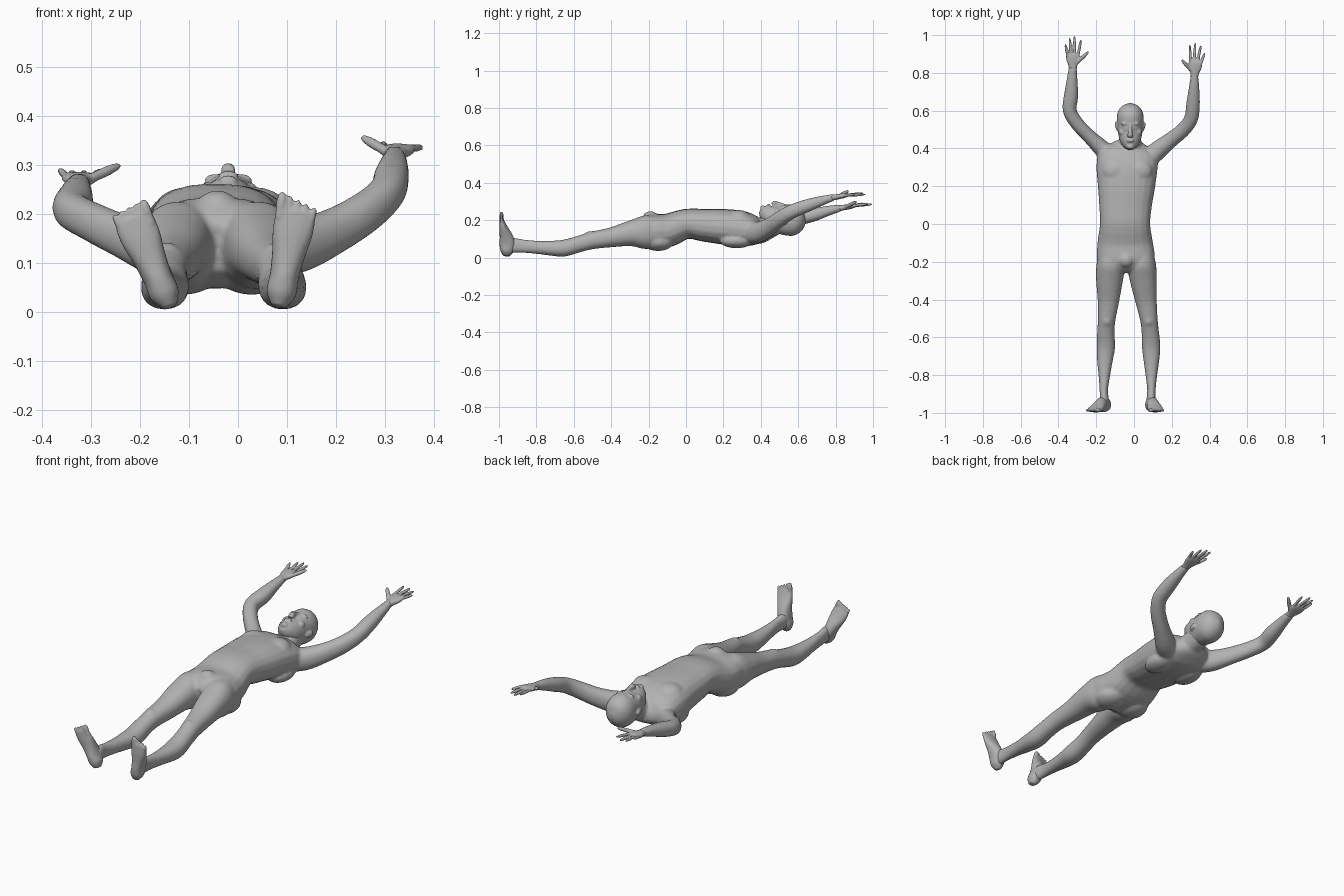
import bpy, bmesh, math
from mathutils import Vector, Matrix

skin = bpy.data.materials.new("grey_skin")
skin.diffuse_color = (0.45, 0.45, 0.45, 1)
Z, Y = Vector((0, 0, 1)), Vector((0, 1, 0))


def spline(rings, steps):
    """Catmull-Rom interpolation of ring values (x, y, z, half width, half depth)."""
    out = []
    for i in range(len(rings) - 1):
        p = [rings[max(0, min(len(rings) - 1, i + k))] for k in (-1, 0, 1, 2)]
        for s in range(steps):
            t = s / steps
            out.append([0.5 * (2 * b + (c - a) * t + (2 * a - 5 * b + 4 * c - d) * t * t
                        + (3 * b - a - 3 * c + d) * t ** 3) for a, b, c, d in zip(*p)])
    return out + [list(rings[-1])]


def loft(bm, rings, ref=Z, n=20, steps=4, power=2.2):
    pts = spline(rings, steps)
    loops = []
    for i, (x, y, z, ra, rb) in enumerate(pts):
        t = Vector(pts[min(i + 1, len(pts) - 1)][:3]) - Vector(pts[max(i - 1, 0)][:3])
        side = t.cross(ref).normalized()
        up = side.cross(t).normalized()
        loop = []
        for k in range(n):
            c, s = math.cos(math.tau * k / n), math.sin(math.tau * k / n)
            cx = math.copysign(abs(c) ** (2 / power), c) * max(ra, .002)
            sy = math.copysign(abs(s) ** (2 / power), s) * max(rb, .002)
            loop.append(bm.verts.new(Vector((x, y, z)) + side * cx + up * sy))
        loops.append(loop)
    for a, b in zip(loops, loops[1:]):
        for k in range(n):
            bm.faces.new((a[k], a[(k + 1) % n], b[(k + 1) % n], b[k]))
    bm.faces.new(loops[0][::-1])
    bm.faces.new(loops[-1])


def ball(bm, pos, size, turn=0):
    m = Matrix.Translation(pos) @ Matrix.Rotation(turn, 4, 'Z') @ Matrix.Diagonal((*size, 1))
    bmesh.ops.create_uvsphere(bm, u_segments=20, v_segments=12, radius=1, matrix=m)


def digit(bm, a, b, r):
    """Finger or toe tapering from a to b with a round tip."""
    a, b = Vector(a), Vector(b)
    ref = Z if abs((b - a).normalized().z) < 0.7 else Y
    loft(bm, [(*a.lerp(b, t), r * f, r * f) for t, f in
              ((0, 1), (.3, .95), (.55, 1), (.8, .85), (.94, .6), (1, .15))], ref, 10, 2, 2)


def finish(bm, name, voxel=0, smooth=4):
    bmesh.ops.recalc_face_normals(bm, faces=bm.faces)
    me = bpy.data.meshes.new(name)
    bm.to_mesh(me)
    bm.free()
    me.materials.append(skin)
    ob = bpy.data.objects.new(name, me)
    bpy.context.collection.objects.link(ob)
    for p in me.polygons:
        p.use_smooth = True
    if voxel:
        r = ob.modifiers.new("blend", 'REMESH')
        r.mode, r.voxel_size, r.use_smooth_shade = 'VOXEL', voxel, True
        s = ob.modifiers.new("soften", 'SMOOTH')
        s.factor, s.iterations = 0.5, smooth
    return ob


# Body: torso, neck, arms and legs blended into one skin
bm = bmesh.new()
loft(bm, [(-.04, -.25, .13, .09, .05), (-.042, -.2, .14, .15, .09), (-.047, -.1, .145, .147, .09),
          (-.047, 0, .18, .133, .08), (-.045, .1, .173, .14, .088), (-.04, .2, .165, .152, .095),
          (-.037, .3, .154, .162, .095), (-.03, .37, .143, .155, .078),
          (-.025, .41, .14, .11, .055), (-.022, .44, .145, .06, .04)], power=2.4)
loft(bm, [(-.022, .35, .14, .07, .05), (-.02, .42, .158, .06, .058), (-.02, .5, .19, .057, .06)])
for s in (-1, 1):
    ball(bm, (-.035 + s * .065, .28, .215), (.068, .062, .04))             # chest muscles
    ball(bm, (-.042 + s * .07, -.15, .085), (.075, .085, .05))             # buttocks
    ball(bm, (-.03 + s * .09, .27, .09), (.06, .09, .04))                  # shoulder blades
ball(bm, (-.042, -.19, .215), (.042, .04, .033))                           # pelvis front
arms = {
    "right": [(-.11, .34, .135, .05, .06), (-.165, .395, .13, .046, .056), (-.235, .462, .155, .037, .045),
              (-.30, .53, .185, .036, .04), (-.34, .6, .208, .037, .038), (-.333, .68, .228, .038, .036),
              (-.328, .76, .25, .029, .027), (-.324, .83, .266, .022, .018)],
    "left": [(.06, .33, .135, .05, .06), (.12, .385, .135, .05, .056), (.195, .445, .165, .041, .047),
             (.262, .5, .205, .038, .042), (.303, .56, .243, .037, .038), (.313, .64, .275, .036, .035),
             (.318, .72, .302, .028, .027), (.32, .79, .322, .02, .018)]}
for rings in arms.values():
    loft(bm, rings)
leg = [(-.15, .14, .065, .08), (-.22, .135, .076, .09), (-.3, .128, .071, .068), (-.4, .108, .058, .053),
       (-.5, .092, .047, .047), (-.57, .073, .046, .044), (-.65, .051, .049, .045), (-.72, .05, .042, .04),
       (-.8, .055, .031, .035), (-.88, .062, .022, .036), (-.93, .065, .024, .04), (-.965, .05, .02, .03)]
leg_x = {"right": (-.115, -.123, -.13, -.135, -.144, -.149, -.149, -.154, -.157, -.16, -.157, -.152),
         "left": (.035, .041, .05, .063, .078, .086, .091, .092, .092, .092, .09, .088)}
for xs in leg_x.values():
    loft(bm, [(x, *r) for x, r in zip(xs, leg)])
    ball(bm, (xs[4], -.51, .118), (.028, .035, .024))                      # kneecap
finish(bm, "body", .007, 6)

# Feet pointing up, turned slightly outward
for name, x0, lean, s, h in (("right", -.149, -.42, -1, 1), ("left", .088, .2, 1, 1.07)):
    bm = bmesh.new()
    at = lambda z: x0 + lean * (z - .035)
    loft(bm, [(at(z), y, z * h, w, d) for z, y, w, d in (
        (.01, -.962, .014, .018), (.035, -.958, .03, .035), (.07, -.955, .03, .042),
        (.11, -.963, .034, .034), (.15, -.976, .041, .022), (.182, -.984, .041, .013),
        (.196, -.987, .034, .009))], Y)
    for i in range(5):
        off, base, tip = s * (-.031 + .0155 * i), .18 - .005 * i, .229 - .0075 * i
        digit(bm, (at(base) + off, -.984, base * h), (at(tip) + off * 1.15, -.987, tip * h),
              .0115 if i == 0 else .0085)
    finish(bm, name + "_foot", .004, 3)

# Hands with spread fingers: wrist, palm, finger tips from thumb to little finger
hands = {
    "right": ((-.324, .82, .264), (-.323, .9, .276), -1,
              [(-.24, .912, .3), (-.28, .977, .288), (-.315, .997, .285), (-.341, .986, .285), (-.364, .952, .29)]),
    "left": ((.32, .78, .32), (.326, .862, .334), 1,
             [(.252, .87, .357), (.295, .95, .344), (.325, .96, .337), (.354, .947, .335), (.375, .907, .336)])}
for name, (w, k, s, tips) in hands.items():
    bm = bmesh.new()
    w, k = Vector(w), Vector(k)
    loft(bm, [(*w.lerp(k, t), a, b) for t, a, b in (
        (0, .021, .016), (.25, .024, .015), (.55, .034, .014), (.85, .037, .012), (1.05, .031, .008))])
    digit(bm, w.lerp(k, .35) - Vector((s * .015, 0, 0)), tips[0], .0105)
    for i, tip in enumerate(tips[1:]):
        digit(bm, k + Vector((s * (-.026 + .0175 * i), -.008 - .004 * abs(i - 1), 0)), tip, .008)
    finish(bm, name + "_hand", .004, 2)

# Head with brow, nose, lips, chin and ears
bm = bmesh.new()
loft(bm, [(-.02, .398, .255, .014, .016), (-.02, .412, .247, .034, .034), (-.02, .44, .23, .053, .052),
          (-.02, .475, .212, .063, .07), (-.02, .52, .202, .068, .08), (-.02, .57, .2, .071, .084),
          (-.02, .605, .199, .06, .069), (-.02, .628, .198, .038, .044), (-.02, .64, .198, .008, .01)],
     n=28, power=2.1)
ball(bm, (-.02, .41, .265), (.02, .014, .014))
ball(bm, (-.02, .442, .279), (.021, .009, .009))
loft(bm, [(-.02, .462, .283, .015, .01), (-.02, .472, .289, .015, .015), (-.02, .49, .285, .01, .014),
          (-.02, .53, .276, .008, .01)], n=12)
for s in (-1, 1):
    ball(bm, (-.02 + s * .026, .532, .27), (.023, .009, .012), -s * .1)
    ball(bm, (-.02 + s * .04, .487, .245), (.022, .02, .02))
    ball(bm, (-.02 + s * .026, .514, .267), (.013, .008, .007))
    ball(bm, (-.02 + s * .071, .515, .192), (.008, .027, .016), -s * .25)
finish(bm, "head", .0045, 3)
